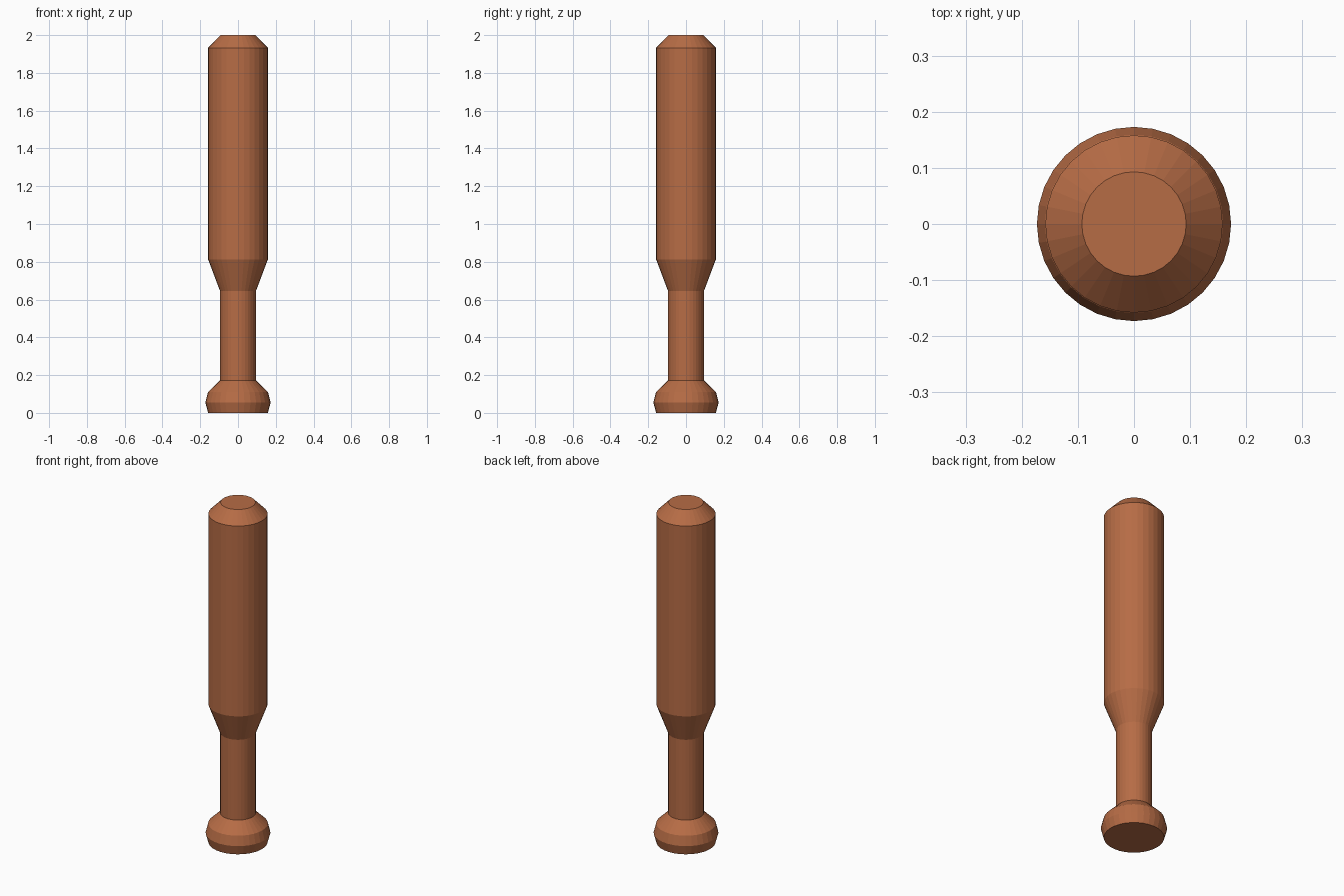
import bpy, bmesh
from math import cos, sin, tau

if "Cube" in bpy.data.objects:
    bpy.data.objects.remove(bpy.data.objects["Cube"])

SIDES = 32

# Bat silhouette from bottom to top: (radius, height)
PROFILE = [
    (0.158, 0.0), (0.173, 0.055), (0.159, 0.11), (0.095, 0.172),  # knob
    (0.095, 0.645), (0.158, 0.812),                               # handle and taper
    (0.158, 1.933), (0.093, 2.0),                                 # barrel and bevelled tip
]

bm = bmesh.new()
rings = [[bm.verts.new((r * cos(tau * i / SIDES), r * sin(tau * i / SIDES), z))
          for i in range(SIDES)] for r, z in PROFILE]

# Side walls
for low, high in zip(rings, rings[1:]):
    for i in range(SIDES):
        j = (i + 1) % SIDES
        bm.faces.new((low[i], low[j], high[j], high[i]))

# End caps
bm.faces.new(rings[0][::-1])
bm.faces.new(rings[-1])

mesh = bpy.data.meshes.new("bat")
bm.to_mesh(mesh)
bm.free()
bat = bpy.data.objects.new("bat", mesh)
bpy.context.collection.objects.link(bat)

# Reddish-brown wood
wood = bpy.data.materials.new("wood")
wood.diffuse_color = (0.47, 0.15, 0.06, 1)
wood.use_nodes = True
wood.node_tree.nodes["Principled BSDF"].inputs["Base Color"].default_value = wood.diffuse_color
mesh.materials.append(wood)
